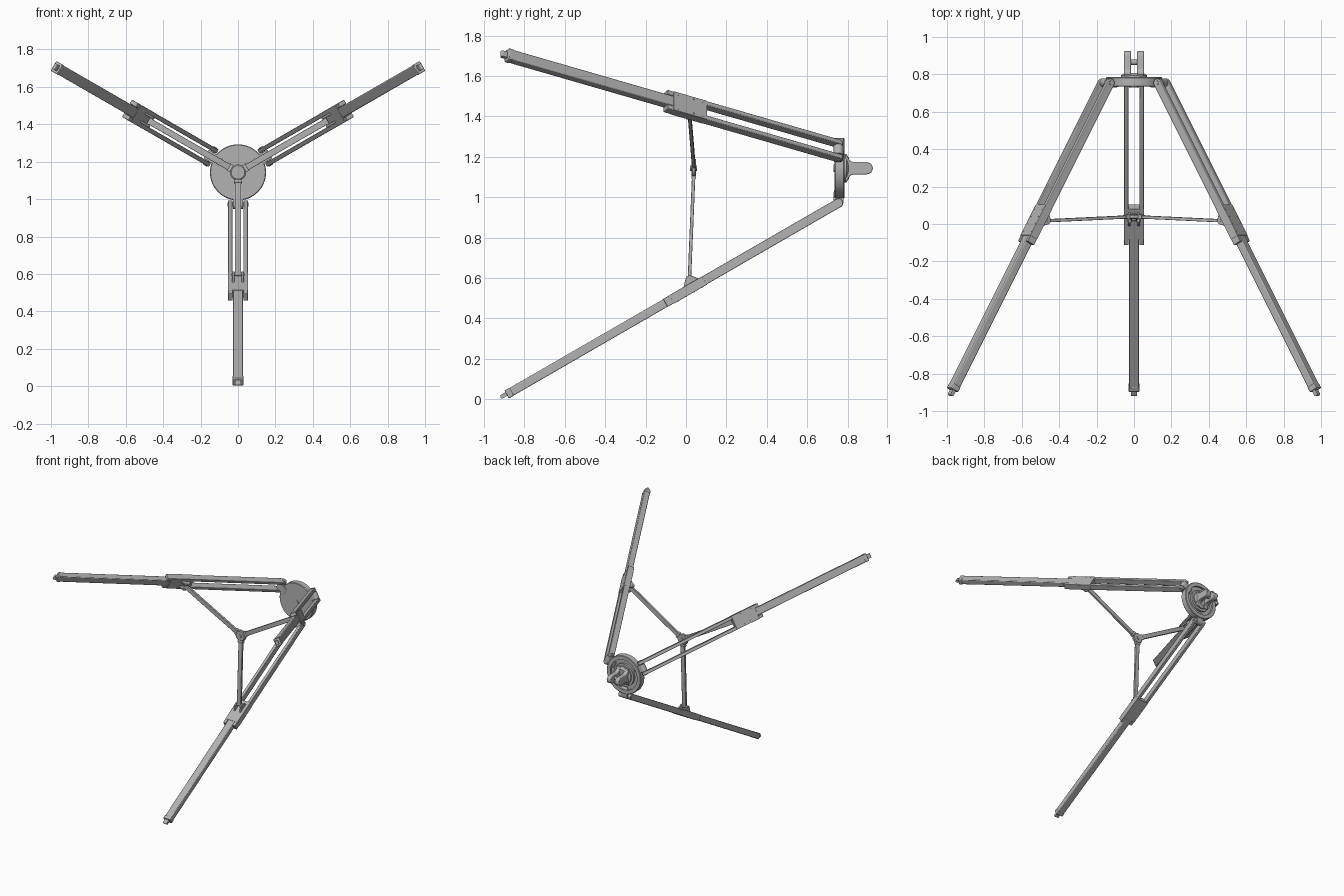
import bpy, bmesh, math
from math import pi, sin, cos, radians
from mathutils import Matrix, Vector

old = bpy.data.objects.get("Cube")
if old:
    bpy.data.objects.remove(old, do_unlink=True)

grey = bpy.data.materials.new("matte_grey")
grey.use_nodes = True
GREY = (0.45, 0.45, 0.45, 1)
grey.diffuse_color = GREY
grey.node_tree.nodes["Principled BSDF"].inputs["Base Color"].default_value = GREY

AXIS = Matrix.Translation((0, 0, 1.143))   # centre line of the tripod, along y
HINGE_Y, HINGE_R = 0.755, 0.172


def finish(name, bm, matrix, bevel=0):
    bmesh.ops.recalc_face_normals(bm, faces=bm.faces[:])
    mesh = bpy.data.meshes.new(name)
    bm.to_mesh(mesh)
    bm.free()
    mesh.materials.append(grey)
    obj = bpy.data.objects.new(name, mesh)
    bpy.context.collection.objects.link(obj)
    obj.matrix_world = matrix
    if bevel:
        mod = obj.modifiers.new("soft_edges", "BEVEL")
        mod.width, mod.segments, mod.limit_method = bevel, 2, "ANGLE"
    bpy.ops.object.select_all(action="DESELECT")
    obj.select_set(True)
    bpy.context.view_layer.objects.active = obj
    bpy.ops.object.shade_smooth_by_angle(angle=radians(35))
    return obj


def prism(name, outline, spans, matrix, bevel=0):
    """Extrude a (y, z) outline along x once for every (low, high) span."""
    bm = bmesh.new()
    for lo, hi in spans:
        face = bm.faces.new([bm.verts.new((lo, y, z)) for y, z in outline])
        new = bmesh.ops.extrude_face_region(bm, geom=[face])["geom"]
        moved = [v for v in new if isinstance(v, bmesh.types.BMVert)]
        bmesh.ops.translate(bm, verts=moved, vec=(hi - lo, 0, 0))
    return finish(name, bm, matrix, bevel)


def lathe(name, profile, matrix, steps=64):
    """Spin a closed (radius, y) profile around y."""
    bm = bmesh.new()
    verts = [bm.verts.new((r, y, 0)) for r, y in profile]
    edges = [bm.edges.new(p) for p in zip(verts, verts[1:])]
    bmesh.ops.spin(bm, geom=verts + edges, cent=(0, 0, 0), axis=(0, 1, 0),
                   angle=2 * pi, steps=steps, use_duplicate=False)
    bmesh.ops.remove_doubles(bm, verts=bm.verts[:], dist=1e-5)
    return finish(name, bm, matrix)


def slot(p, q, r, square_end=False, n=10):
    """Outline of a bar from p to q with round ends."""
    p, q = Vector(p), Vector(q)
    a = math.atan2(q.y - p.y, q.x - p.x)

    def arc(c, start):
        turn = [start + pi * i / n for i in range(n + 1)]
        return [(c.x + r * cos(t), c.y + r * sin(t)) for t in turn]
    end = arc(q, a - pi / 2)
    return arc(p, a + pi / 2) + ([end[0], end[-1]] if square_end else end)


def rect(y0, y1, z0, z1):
    return [(y0, z0), (y1, z0), (y1, z1), (y0, z1)]


def both(lo, hi):
    return [(lo, hi), (-hi, -lo)]


# Hub with a ring groove on its back
lathe("hub_disc", [(0, 0.735), (0.146, 0.735), (0.15, 0.739), (0.15, 0.781),
                   (0.146, 0.785), (0.118, 0.785), (0.118, 0.768),
                   (0.088, 0.768), (0.088, 0.785), (0, 0.785)], AXIS)
lathe("hub_bolt", [(0, 0.73), (0.018, 0.73), (0.018, 0.74), (0, 0.74)], AXIS, 24)

# Mounting fork behind the hub
lathe("fork_base", [(0, 0.78), (0.07, 0.78), (0.07, 0.795), (0.058, 0.802),
                    (0.05, 0.808), (0, 0.808)], AXIS)
flare = [(0.8 + 0.035 * sin(t), 0.065 - 0.035 * (1 - cos(t)))
         for t in [0, 0.3, 0.6, 0.9, 1.2, pi / 2]]
flare = [(0.79, 0.065)] + [(0.835 - 0.035 * cos(t), 0.065 - 0.035 * sin(t))
                           for t in [i * pi / 12 for i in range(7)]]
tip = [(0.895 + 0.03 * cos(t), 0.03 * sin(t))
       for t in [pi / 2 - i * pi / 12 for i in range(13)]]
fork = flare + tip + [(y, -z) for y, z in reversed(flare)]
prism("mounting_fork", fork, both(0.017, 0.053), AXIS, 0.004)
prism("fork_pin", slot((0.864, 0), (0.866, 0), 0.013), [(-0.03, 0.03)], AXIS)

# Spreader hub in the middle
lathe("spreader_hub", [(0, 0.026), (0.036, 0.026), (0.043, 0.031),
                       (0.043, 0.045), (0.038, 0.05), (0, 0.05)], AXIS, 32)
lathe("spreader_pin", [(0, 0.02), (0.013, 0.02), (0.013, 0.055), (0, 0.055)], AXIS, 20)

# Three legs; in a leg's own frame y runs down the leg and z points inward
tilt = Matrix(((-1, 0, 0), (0, -cos(pi / 6), -0.5), (0, -0.5, cos(pi / 6)))).to_4x4()
for i, side in enumerate(("lower", "right", "left")):
    arm = AXIS @ Matrix.Rotation(i * 2 * pi / 3, 4, "Y")
    leg = arm @ Matrix.Translation((0, HINGE_Y, -HINGE_R)) @ tilt

    # Hinge on the hub
    prism(side + "_hinge_ear", slot((HINGE_Y, -HINGE_R), (HINGE_Y, -0.12), 0.024),
          [(-0.026, 0.026)], arm)
    prism(side + "_hinge_pin", slot((-0.001, 0), (0.001, 0), 0.011),
          [(-0.057, 0.057)], leg)

    # Upper section: twin rails and sliding block
    prism(side + "_rails", slot((0, 0), (0.99, 0), 0.0225, True),
          both(0.029, 0.053), leg, 0.003)
    prism(side + "_slide_block", rect(0.765, 0.955, -0.0245, 0.0235),
          [(-0.0535, 0.0535)], leg, 0.002)
    for row in (-0.04, 0.04):
        for k in range(4):
            y = 0.79 + 0.045 * k
            prism(side + "_rivet", rect(y, y + 0.007, -0.026, -0.02),
                  [(row - 0.003, row + 0.003)], leg)

    # Lower section with foot
    prism(side + "_extension", rect(0.9, 1.885, -0.0215, 0.0215),
          [(-0.028, 0.028)], leg, 0.005)
    prism(side + "_foot_cap", rect(1.868, 1.897, -0.0225, 0.0225),
          [(-0.03, 0.03)], leg, 0.004)
    prism(side + "_foot_tip", slot((1.88, 0.003), (1.92, 0.003), 0.01),
          [(-0.016, 0.016)], leg)

    # Spreader arm and its bracket
    prism(side + "_bracket_cheeks", [(0.785, 0.02), (0.875, 0.02), (0.842, 0.055),
                                     (0.833, 0.06), (0.82, 0.06), (0.812, 0.054)],
          both(0.019, 0.031), leg, 0.002)
    prism(side + "_bracket_pin", slot((0.8255, 0.046), (0.8265, 0.046), 0.008),
          [(-0.034, 0.034)], leg)
    prism(side + "_spreader_arm", slot((0.038, -0.035), (0.017, -0.545), 0.0085),
          [(-0.017, 0.017)], arm, 0.002)
    prism(side + "_spreader_joint", slot((0.038, -0.045), (0.038, -0.047), 0.012),
          [(-0.021, 0.021)], arm)
